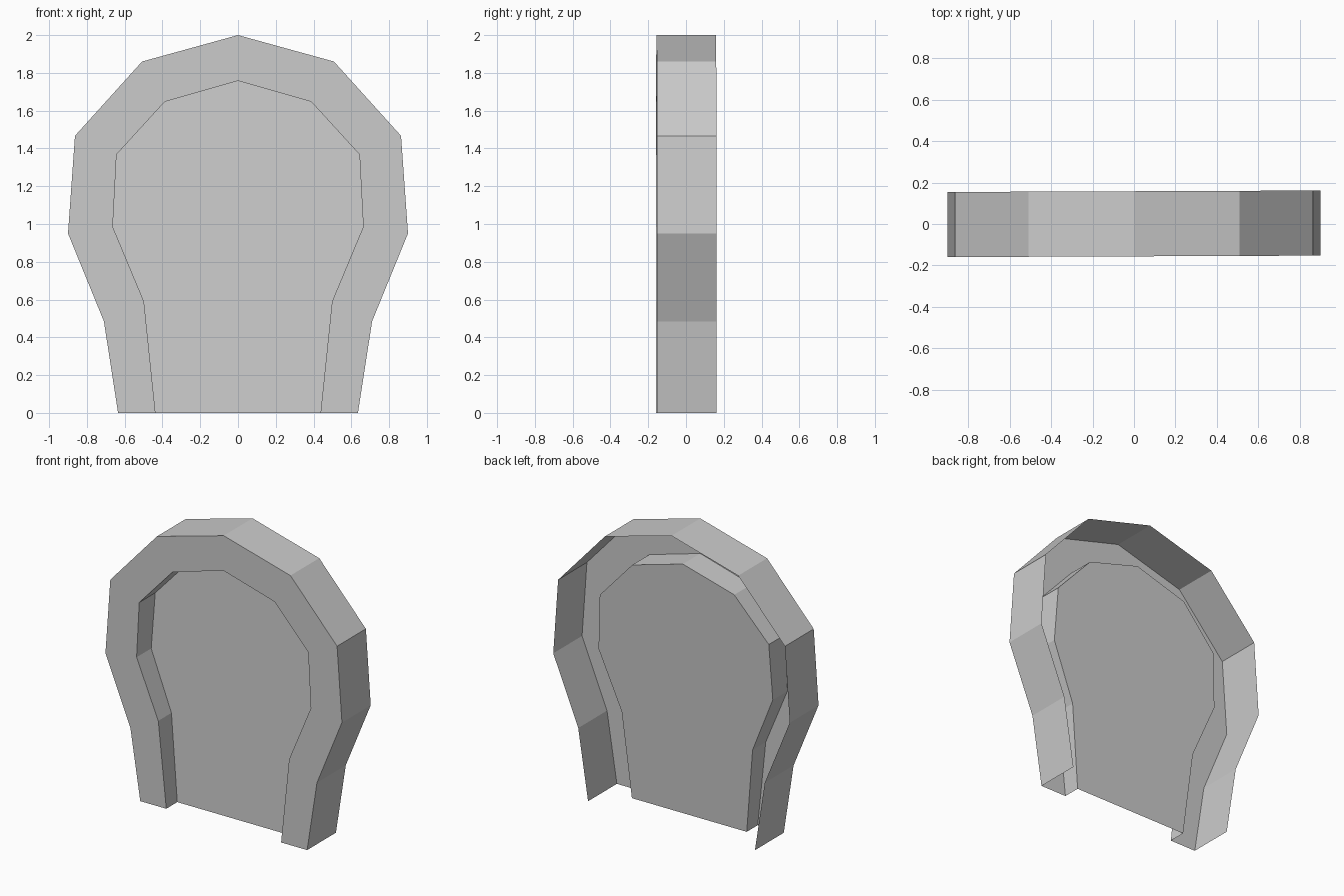
import bpy
import bmesh

cube = bpy.data.objects.get("Cube")
if cube:
    bpy.data.objects.remove(cube, do_unlink=True)

grey = bpy.data.materials.new("plain grey")
grey.use_nodes = True
colour = (0.6, 0.6, 0.6, 1)
grey.diffuse_color = colour
grey.node_tree.nodes["Principled BSDF"].inputs["Base Color"].default_value = colour

# Half profiles (x, z), from the foot up to the apex
OUTER = [(0.635, 0), (0.71, 0.485), (0.9, 0.95), (0.863, 1.467), (0.508, 1.86), (0, 2)]
INNER = [(0.437, 0), (0.498, 0.59), (0.663, 0.985), (0.643, 1.368), (0.388, 1.647), (0, 1.758)]
FRONT, BACK = -0.156, 0.158


def arch(half):
    return half + [(-x, z) for x, z in half[-2::-1]]


def place(bm, profile, depth):
    return [bm.verts.new((x, depth(z) + 0.004 * x, z)) for x, z in profile]


def bridge(bm, a, b):
    for i in range(len(a) - 1):
        bm.faces.new((a[i], a[i + 1], b[i + 1], b[i]))


def panel_depth(z):
    return FRONT + 0.12 + 0.04 * z


# One open shell: outer wall, front rim, inner wall and recessed panel
bm = bmesh.new()
outer_back = place(bm, arch(OUTER), lambda z: BACK)
outer_front = place(bm, arch(OUTER), lambda z: FRONT)
inner_front = place(bm, arch(INNER), lambda z: FRONT)
inner_back = place(bm, arch(INNER), panel_depth)
bridge(bm, outer_back, outer_front)
bridge(bm, outer_front, inner_front)
bridge(bm, inner_front, inner_back)
bm.faces.new(inner_back)

# Front rim and panel face forward
bmesh.ops.recalc_face_normals(bm, faces=bm.faces)
bm.normal_update()
if bm.faces[len(bm.faces) - 1:] and list(bm.faces)[-1].normal.y > 0:
    bmesh.ops.reverse_faces(bm, faces=bm.faces)

mesh = bpy.data.meshes.new("arched_frame_with_panel")
bm.to_mesh(mesh)
bm.free()
mesh.materials.append(grey)
shell = bpy.data.objects.new("arched_frame_with_panel", mesh)
bpy.context.collection.objects.link(shell)
